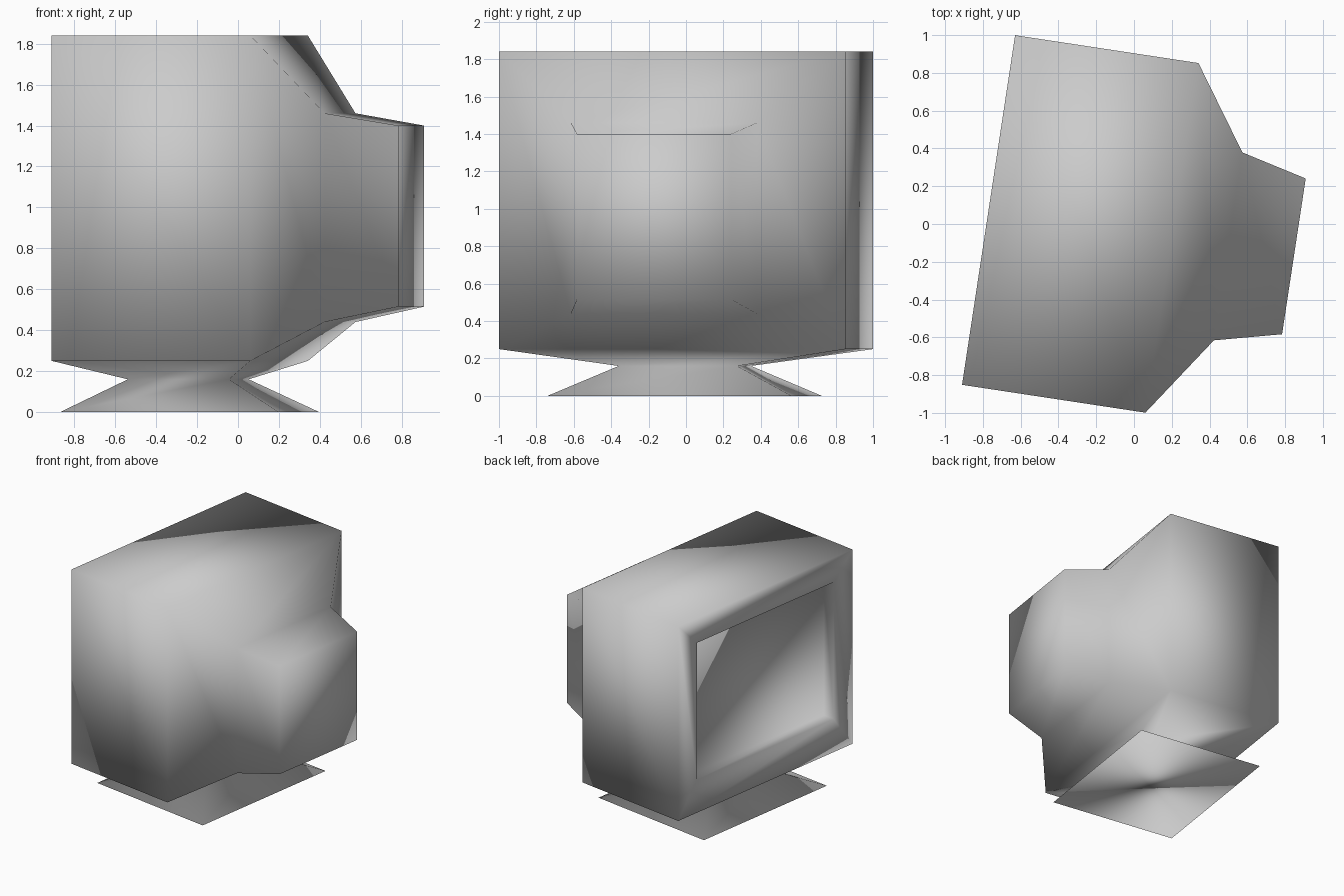
import bpy, bmesh
from math import radians
from mathutils import Matrix

cube = bpy.data.objects.get("Cube")
if cube:
    bpy.data.objects.remove(cube, do_unlink=True)


def make_material(name, colour):
    mat = bpy.data.materials.new(name)
    mat.use_nodes = True
    mat.diffuse_color = colour
    mat.node_tree.nodes["Principled BSDF"].inputs["Base Color"].default_value = colour
    return mat


bm = bmesh.new()


def upright_ring(x, half_width, low, high):
    """Rectangle standing across the depth axis."""
    corners = ((-1, low), (1, low), (1, high), (-1, high))
    return [bm.verts.new((x, s * half_width, z)) for s, z in corners]


def level_ring(z, centre, half_depth, half_width):
    """Rectangle lying flat, used for the stand."""
    corners = ((-1, -1), (-1, 1), (1, 1), (1, -1))
    return [bm.verts.new((centre + a * half_depth, b * half_width, z)) for a, b in corners]


def loft(rings):
    """Skin neighbouring rings with quads and return the faces per section."""
    return [[bm.faces.new((a[i], a[(i + 1) % 4], b[(i + 1) % 4], b[i])) for i in range(4)]
            for a, b in zip(rings, rings[1:])]


# Housing: recessed screen, bezel, box and stepped tube cover at the rear
screen = upright_ring(0.1, 0.735, 0.52, 1.64)
rim = upright_ring(0, 0.735, 0.52, 1.64)
front = upright_ring(0, 0.936, 0.25, 1.84)
shoulder = upright_ring(0.982, 0.936, 0.25, 1.84)
waist = upright_ring(1.283, 0.503, 0.44, 1.46)
back = upright_ring(1.635, 0.417, 0.515, 1.4)
sections = loft([screen, rim, front, shoulder, waist, back])
bm.faces.new(screen)
bm.faces.new(back)

# Stand: the underside narrows to a neck and flares into the foot
bm.faces.remove(sections[2][0])
underside = [front[0], front[1], shoulder[1], shoulder[0]]
neck = level_ring(0.16, 0.533, 0.25, 0.32)
foot = level_ring(0, 0.54, 0.54, 0.66)
loft([underside, neck, foot])
bm.faces.new(foot)

# Turn the set slightly and centre it
bm.transform(Matrix.Translation((-0.77, 0.074, 0)) @ Matrix.Rotation(radians(-8.63), 4, 'Z'))
bmesh.ops.recalc_face_normals(bm, faces=bm.faces[:])
for face in bm.faces:
    face.smooth = True

mesh = bpy.data.meshes.new("monitor_housing")
bm.to_mesh(mesh)
bm.free()
mesh.materials.append(make_material("light grey plastic", (0.6, 0.6, 0.6, 1)))
housing = bpy.data.objects.new("monitor_housing", mesh)
bpy.context.collection.objects.link(housing)
